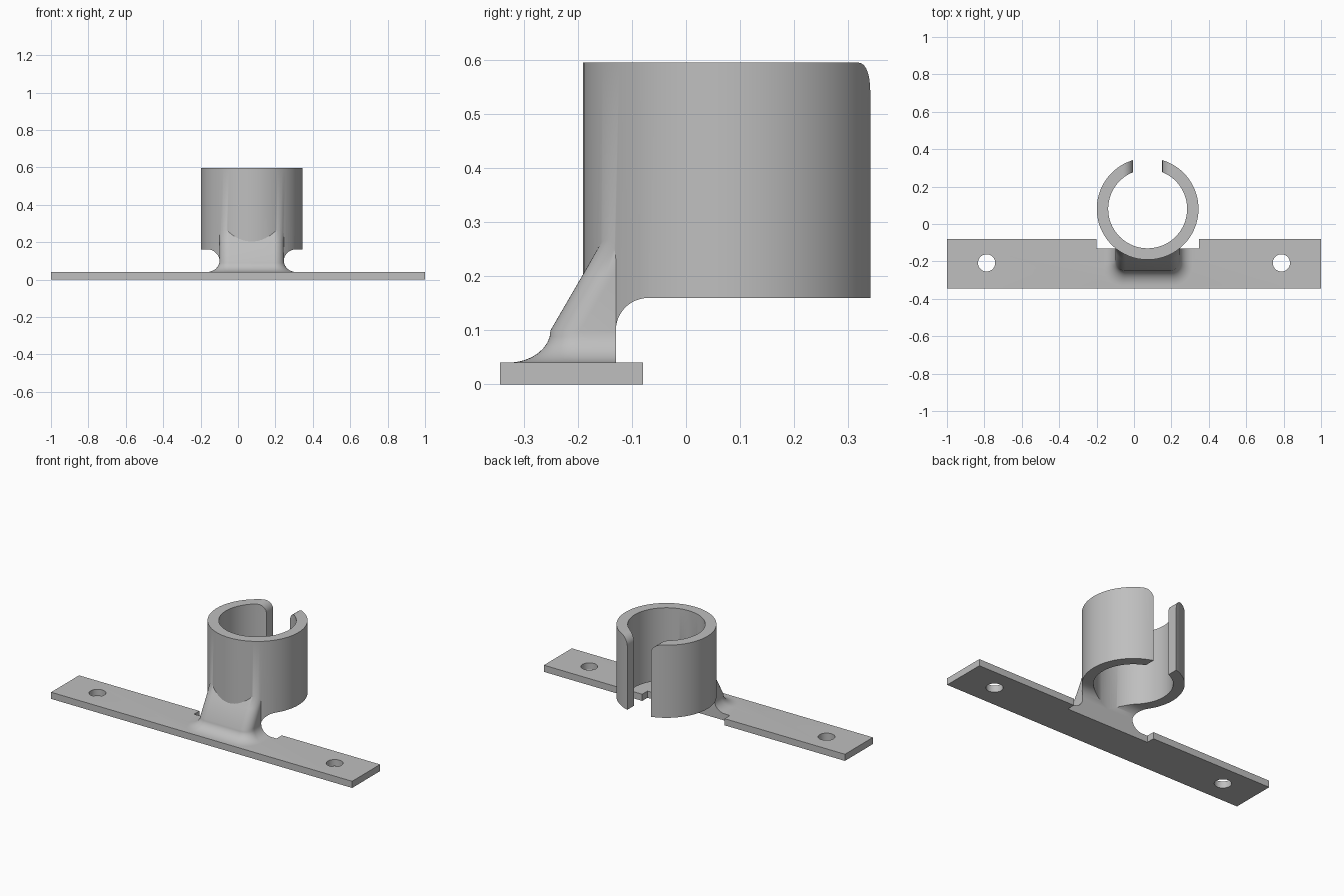
import bpy, bmesh, math

cube = bpy.data.objects.get("Cube")
if cube:
    bpy.data.objects.remove(cube, do_unlink=True)

CX, CY = 0.073, 0.081          # axis of the cup
R_OUT, R_IN = 0.272, 0.211
TOP, UNDER, PLATE = 0.596, 0.16, 0.04
BACK = -0.13                   # rear face of the neck

grey = bpy.data.materials.new("plain grey")
grey.use_nodes = True
colour = (0.52, 0.52, 0.52, 1)
grey.diffuse_color = colour
grey.node_tree.nodes["Principled BSDF"].inputs["Base Color"].default_value = colour


def loft(name, rings):
    """Solid skinned through matching closed rings of points."""
    bm = bmesh.new()
    loops = [[bm.verts.new(p) for p in ring] for ring in rings]
    n = len(loops[0])
    for a, b in zip(loops, loops[1:]):
        for i in range(n):
            j = (i + 1) % n
            bm.faces.new((a[i], a[j], b[j], b[i]))
    bm.faces.new(loops[0])
    bm.faces.new(loops[-1])
    bmesh.ops.recalc_face_normals(bm, faces=bm.faces[:])
    mesh = bpy.data.meshes.new(name)
    bm.to_mesh(mesh)
    bm.free()
    mesh.materials.append(grey)
    ob = bpy.data.objects.new(name, mesh)
    bpy.context.collection.objects.link(ob)
    return ob


def box(name, x0, x1, y0, y1, z0, z1):
    corners = [(x0, y0), (x1, y0), (x1, y1), (x0, y1)]
    return loft(name, [[(x, y, z) for x, y in corners] for z in (z0, z1)])


def cylinder(name, x, y, r, z0, z1, n=96):
    turns = [2 * math.pi * i / n for i in range(n)]
    return loft(name, [[(x + r * math.cos(t), y + r * math.sin(t), z) for t in turns]
                       for z in (z0, z1)])


def arc(cx, cy, r, start, end, n=12):
    angles = [math.radians(start + (end - start) * i / n) for i in range(n + 1)]
    return [(cx + r * math.cos(a), cy + r * math.sin(a)) for a in angles]


def combine(target, tool, operation):
    tool.hide_render = True
    mod = target.modifiers.new(tool.name, "BOOLEAN")
    mod.operation, mod.solver, mod.object = operation, "EXACT", tool
    bpy.context.view_layer.objects.active = target
    bpy.ops.object.modifier_apply(modifier=mod.name)
    bpy.data.objects.remove(tool, do_unlink=True)


# Sloping neck: rounded sections that flare into the plate
def neck_section(z, front, half, r):
    right = arc(CX + half - r, front + r, r, -90, 0)
    left = arc(CX - half + r, front + r, r, 180, 270)
    outline = left + right + [(CX + half, -0.085), (CX - half, -0.085)]
    return [(x, y, z) for x, y in outline]


levels = [(0.02, -0.33, 0.24, 0.11), (0.04, -0.33, 0.24, 0.11)]
for step in range(1, 9):       # concave foot fillet
    a = math.radians(90 * step / 8)
    s, c = math.sin(a), 1 - math.cos(a)
    levels.append((PLATE + 0.06 * c, -0.33 + 0.079 * s, 0.24 - 0.068 * s, 0.11 - 0.055 * s))
levels += [(0.205, -0.19, 0.172, 0.055), (0.305, -0.133, 0.172, 0.045)]
neck = loft("neck", [neck_section(*level) for level in levels])

# Mounting plate, cup and neck joined into one bracket
bracket = box("bracket", -1, 1, -0.345, -0.08, 0, PLATE)
combine(bracket, neck, "UNION")
combine(bracket, cylinder("cup", CX, CY, R_OUT, 0.02, TOP), "UNION")

# Clearance below the cup, with a rounded inner corner; it also notches the plate
profile = [(BACK, -0.1)] + arc(BACK + 0.06, UNDER - 0.06, 0.06, 180, 90) \
    + [(0.5, UNDER), (0.5, -0.1)]
half = R_OUT + 0.002
combine(bracket, loft("clearance", [[(x, y, z) for y, z in profile]
                                    for x in (CX - half, CX + half)]), "DIFFERENCE")

# Bore of the cup
combine(bracket, cylinder("bore", CX, CY, R_IN, -0.1, 1), "DIFFERENCE")

# Rear slot with rounded upper corners
sx, sr = 0.078, 0.055
right = arc(CX + sx + sr, TOP - sr, sr, 180, 90)
left = [(2 * CX - x, z) for x, z in reversed(right)]
slot = [(CX - sx, 0.05), (CX + sx, 0.05)] + right \
    + [(CX + sx + sr, 0.8), (CX - sx - sr, 0.8)] + left
combine(bracket, loft("slot", [[(x, y, z) for x, z in slot] for y in (0.15, 0.5)]),
        "DIFFERENCE")

# Screw holes
for side in (-1, 1):
    combine(bracket, cylinder("screw_hole", side * 0.788, -0.208, 0.046, -0.1, 0.2, 48),
            "DIFFERENCE")

bpy.ops.object.select_all(action="DESELECT")
bracket.select_set(True)
bpy.context.view_layer.objects.active = bracket
bpy.ops.object.shade_smooth_by_angle(angle=math.radians(30))
